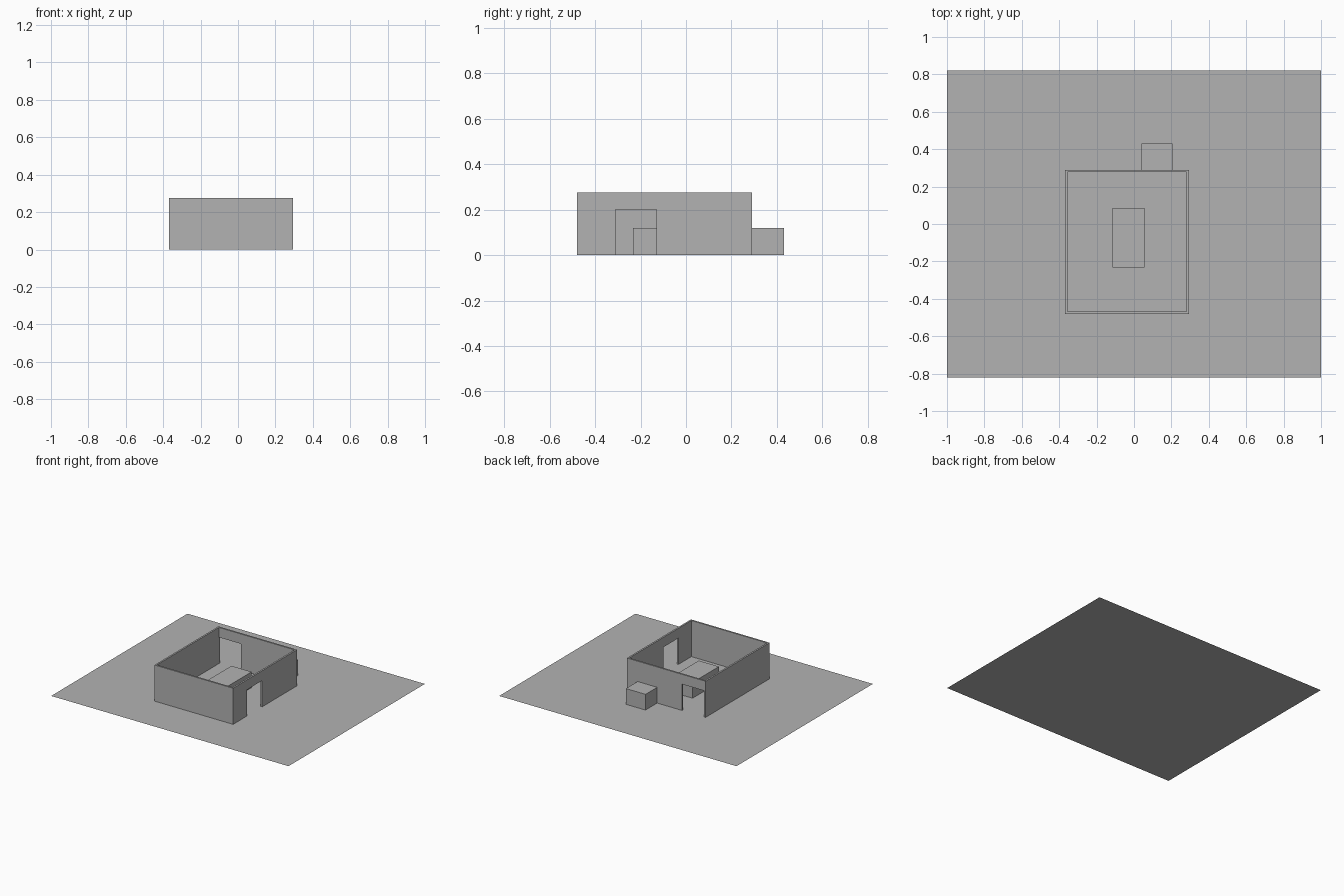
import bpy
import bmesh
from mathutils import Vector

cube = bpy.data.objects.get("Cube")
if cube:
    bpy.data.objects.remove(cube, do_unlink=True)

# One plain grey for everything
grey = bpy.data.materials.new("plain grey")
grey.use_nodes = True
colour = (0.45, 0.45, 0.45, 1)
grey.diffuse_color = colour
grey.node_tree.nodes["Principled BSDF"].inputs["Base Color"].default_value = colour


def slab(name, outline, push=None):
    """Flat outline, optionally extruded along a vector into a solid."""
    bm = bmesh.new()
    face = bm.faces.new([bm.verts.new(p) for p in outline])
    if push:
        new = bmesh.ops.extrude_face_region(bm, geom=[face], use_keep_orig=True)["geom"]
        moved = [v for v in new if isinstance(v, bmesh.types.BMVert)]
        bmesh.ops.translate(bm, verts=moved, vec=Vector(push))
        bmesh.ops.recalc_face_normals(bm, faces=bm.faces)
    mesh = bpy.data.meshes.new(name)
    bm.to_mesh(mesh)
    bm.free()
    mesh.materials.append(grey)
    obj = bpy.data.objects.new(name, mesh)
    bpy.context.collection.objects.link(obj)
    return obj


def rect(x0, x1, y0, y1):
    return [(x0, y0, 0), (x1, y0, 0), (x1, y1, 0), (x0, y1, 0)]


LEFT, RIGHT, FRONT, BACK = -0.368, 0.295, -0.48, 0.29
THICK, HEIGHT, DOOR = 0.013, 0.275, 0.2
inner_left, inner_right = LEFT + THICK, RIGHT - THICK
inner_front = FRONT + THICK

# Ground sheet
slab("ground", rect(-1, 1, -0.82, 0.82))

# Plain walls
slab("front_wall", rect(LEFT, RIGHT, FRONT, inner_front), (0, 0, HEIGHT))
slab("plain_side_wall", rect(LEFT, inner_left, inner_front, BACK), (0, 0, HEIGHT))

# Side wall with a doorway notched into its outline
side = [(inner_front, 0), (-0.31, 0), (-0.31, DOOR), (-0.13, DOOR), (-0.13, 0),
        (BACK, 0), (BACK, HEIGHT), (inner_front, HEIGHT)]
slab("doorway_side_wall", [(RIGHT, y, z) for y, z in side], (-THICK, 0, 0))

# Back wall with a corner doorway
back = [(-0.17, 0), (inner_right, 0), (inner_right, HEIGHT),
        (inner_left, HEIGHT), (inner_left, DOOR), (-0.17, DOOR)]
slab("doorway_back_wall", [(x, BACK, z) for x, z in back], (0, -THICK, 0))

# Blocks inside and behind the room
slab("inner_block", rect(-0.115, 0.055, -0.232, 0.085), (0, 0, 0.12))
slab("rear_block", rect(0.04, 0.205, BACK, 0.43), (0, 0, 0.12))
